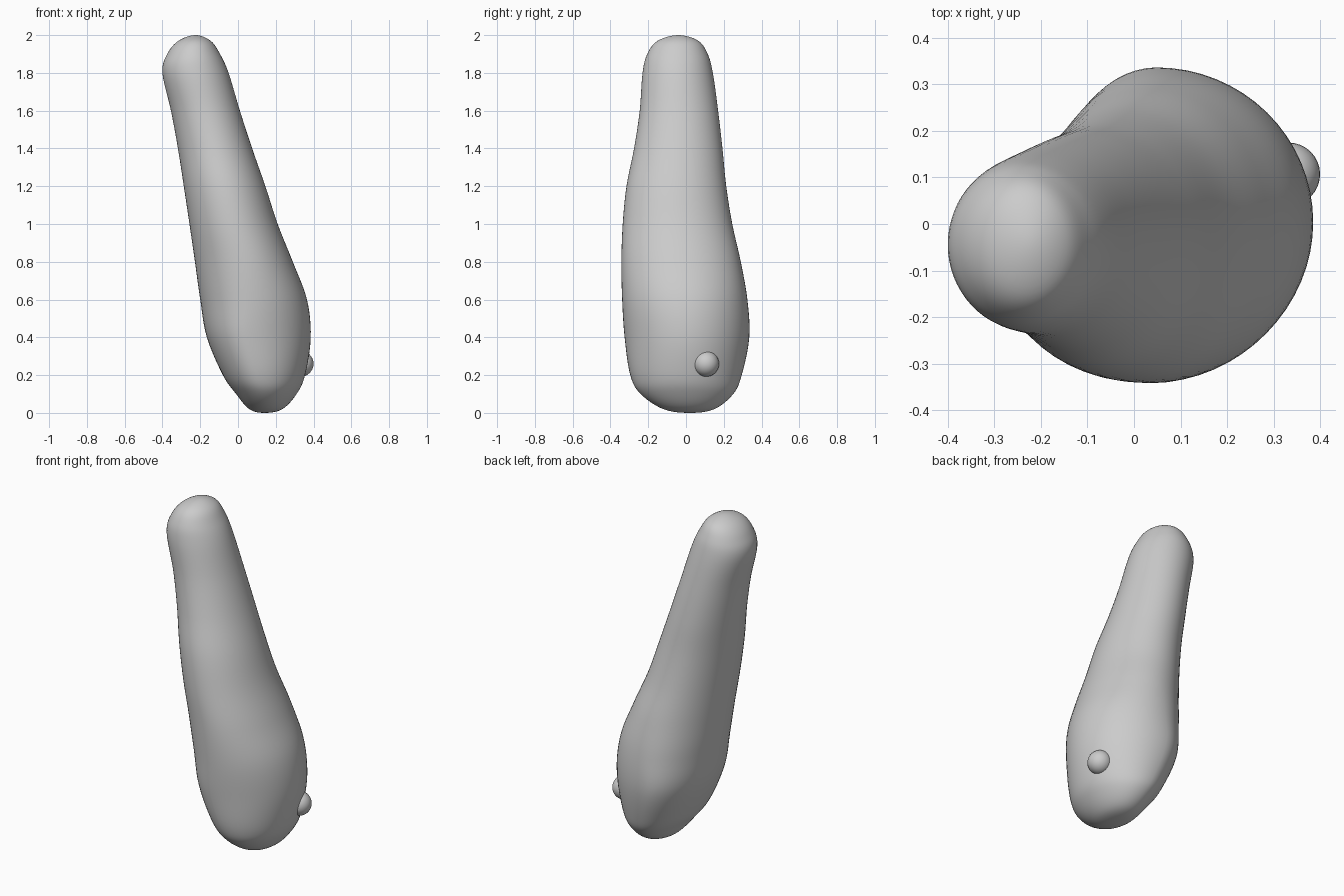
import bpy, bmesh, math
from mathutils import Vector

if "Cube" in bpy.data.objects:
    bpy.data.objects.remove(bpy.data.objects["Cube"], do_unlink=True)

SIDES = 64
STEPS = 6

grey = bpy.data.materials.new("plain_grey")
grey.use_nodes = True
colour = (0.6, 0.6, 0.6, 1.0)
grey.diffuse_color = colour
grey.node_tree.nodes["Principled BSDF"].inputs["Base Color"].default_value = colour

# Body sections: height, x min, x max, y min, y max, shift of the widest line
sections = [
    (0, .14, .14, .02, .02, 0),
    (.02, .06, .235, -.12, .15, 0),
    (.1, -.01, .31, -.24, .25, -.02),
    (.2, -.08, .355, -.295, .295, -.04),
    (.4, -.165, .385, -.325, .335, -.06),
    (.6, -.2, .365, -.338, .325, -.03),
    (.8, -.228, .29, -.342, .29, 0),
    (1, -.257, .21, -.335, .245, 0),
    (1.2, -.287, .145, -.315, .213, 0),
    (1.4, -.318, .075, -.275, .193, 0),
    (1.6, -.355, .01, -.245, .17, 0),
    (1.8, -.4, -.05, -.23, .142, 0),
    (1.9, -.375, -.095, -.205, .115, 0),
    (1.97, -.315, -.145, -.15, .065, 0),
    (2, -.225, -.225, -.04, -.04, 0),
]


def mirrored(section):
    """Section continued past a pole, so the surface closes roundly."""
    z, x0, x1, y0, y1, shift = section
    return (z, x1, x0, y1, y0, shift)


def spline(a, b, c, d, t):
    """Smooth curve from b to c through four neighbouring sections."""
    return [0.5 * (2 * q + (r - p) * t + (2 * p - 5 * q + 4 * r - s) * t * t
                   + (3 * q - p - 3 * r + s) * t ** 3)
            for p, q, r, s in zip(a, b, c, d)]


def add_ring(bm, section):
    z, x0, x1, y0, y1, shift = section
    widest = (x0 + x1) / 2 + shift
    middle, half = (y0 + y1) / 2, (y1 - y0) / 2
    ring = []
    for i in range(SIDES):
        angle = math.tau * i / SIDES
        c = math.cos(angle)
        reach = (x1 - widest) if c > 0 else (widest - x0)
        ring.append(bm.verts.new((widest + reach * c,
                                  middle + half * math.sin(angle), z)))
    return ring


def finish(obj, name):
    obj.name = name
    obj.data.materials.clear()
    obj.data.materials.append(grey)
    for polygon in obj.data.polygons:
        polygon.use_smooth = True


# Leaning tapered body
bm = bmesh.new()
path = [mirrored(sections[1])] + sections + [mirrored(sections[-2])]
rings = []
for k in range(len(sections) - 1):
    for step in range(STEPS):
        if k or step:
            rings.append(add_ring(bm, spline(*path[k:k + 4], step / STEPS)))
for lower, upper in zip(rings, rings[1:]):
    for i in range(SIDES):
        j = (i + 1) % SIDES
        bm.faces.new((lower[i], lower[j], upper[j], upper[i]))

# Rounded ends
for ring, section in ((rings[0], sections[0]), (rings[-1], sections[-1])):
    pole = bm.verts.new(Vector((section[1], section[3], section[0])))
    for i in range(SIDES):
        bm.faces.new((ring[i], ring[(i + 1) % SIDES], pole))
bmesh.ops.recalc_face_normals(bm, faces=bm.faces)
mesh = bpy.data.meshes.new("body")
bm.to_mesh(mesh)
bm.free()
body = bpy.data.objects.new("body", mesh)
bpy.context.collection.objects.link(body)
finish(body, "body")

# Small round knob
bpy.ops.mesh.primitive_uv_sphere_add(segments=32, ring_count=16, radius=.068,
                                     location=(.332, .107, .26))
finish(bpy.context.object, "knob")
